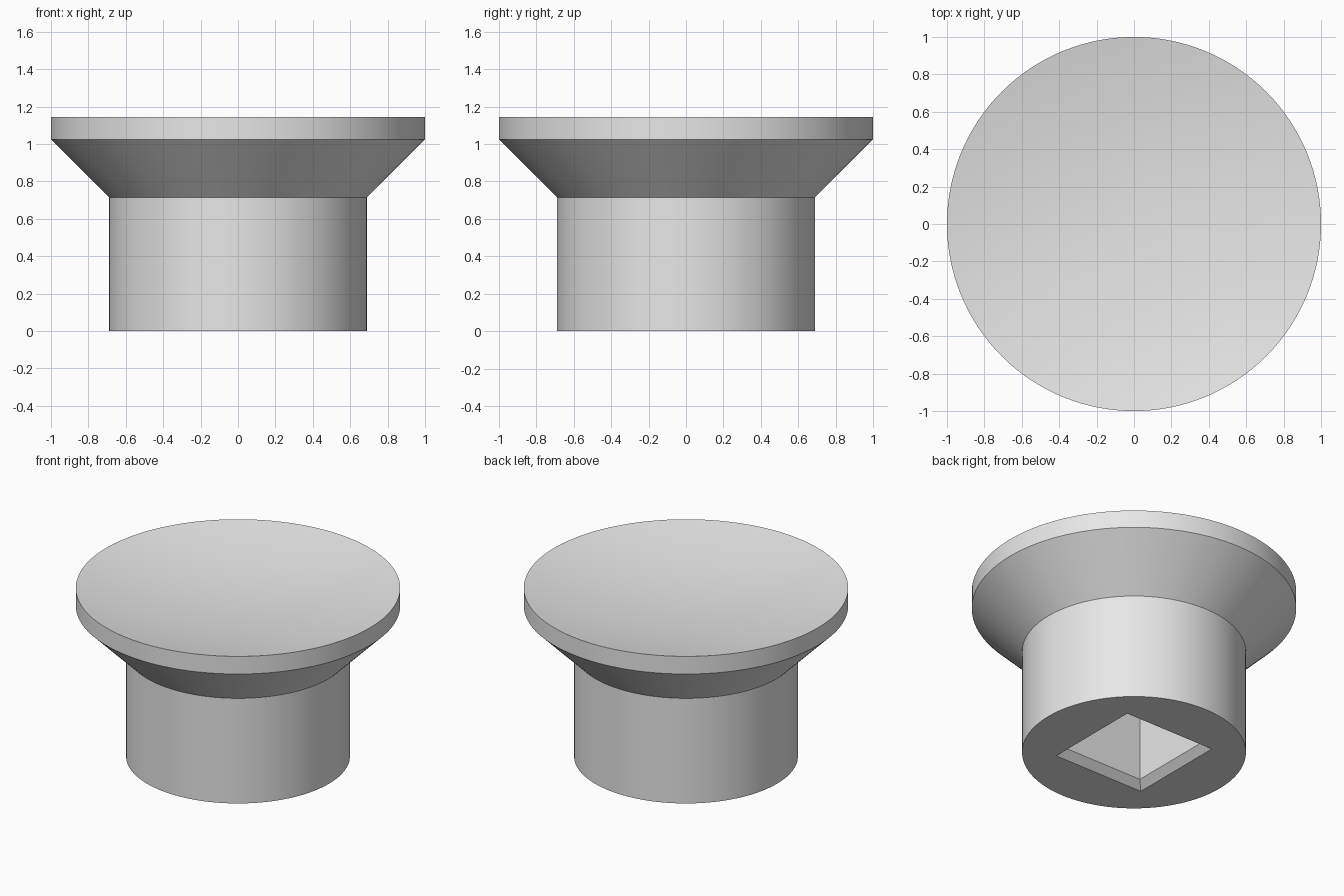
import bpy, bmesh, math

if "Cube" in bpy.data.objects:
    bpy.data.objects.remove(bpy.data.objects["Cube"])

SEGMENTS = 128
DISH_SAG = 0.10      # depth of the shallow hollow in the top
TOP = 1.145

grey = bpy.data.materials.new("plain grey")
grey.diffuse_color = (0.8, 0.8, 0.8, 1)
grey.use_nodes = True
grey.node_tree.nodes["Principled BSDF"].inputs["Base Color"].default_value = grey.diffuse_color


def mesh_object(name, bm):
    bmesh.ops.recalc_face_normals(bm, faces=bm.faces)
    mesh = bpy.data.meshes.new(name)
    bm.to_mesh(mesh)
    bm.free()
    mesh.materials.append(grey)
    obj = bpy.data.objects.new(name, mesh)
    bpy.context.collection.objects.link(obj)
    return obj


def stack(name, sections, sides, turn=0.0):
    """Solid through regular polygon rings given as (radius, z)."""
    bm = bmesh.new()
    rings = []
    for r, z in sections:
        rings.append([bm.verts.new((r * math.cos(turn + math.tau * i / sides),
                                    r * math.sin(turn + math.tau * i / sides), z))
                      for i in range(sides)])
    for a, b in zip(rings, rings[1:]):
        for i in range(sides):
            j = (i + 1) % sides
            bm.faces.new((a[i], a[j], b[j], b[i]))
    bm.faces.new(rings[0])
    bm.faces.new(rings[-1])
    return mesh_object(name, bm)


# Stem, flared underside, rim and dished top
profile = [(0.69, 0), (0.69, 0.715), (1.0, 1.025), (1.0, TOP)]
for k in range(15, 0, -1):
    r = k / 16
    profile.append((r, TOP - DISH_SAG * (1 - r * r)))
knob = stack("knob", profile, SEGMENTS)

# Square socket with a chamfered mouth, cut from below
root2 = math.sqrt(2)
socket = stack("socket_cutter",
               [(0.39 * root2, -0.05), (0.293 * root2, 0.047), (0.293 * root2, 0.60)],
               4, math.pi / 4)
cut = knob.modifiers.new("socket", 'BOOLEAN')
cut.operation = 'DIFFERENCE'
cut.solver = 'EXACT'
cut.object = socket

bpy.ops.object.select_all(action='DESELECT')
knob.select_set(True)
bpy.context.view_layer.objects.active = knob
bpy.ops.object.modifier_apply(modifier=cut.name)
bpy.data.objects.remove(socket)
bpy.ops.object.shade_smooth_by_angle(angle=math.radians(25))
